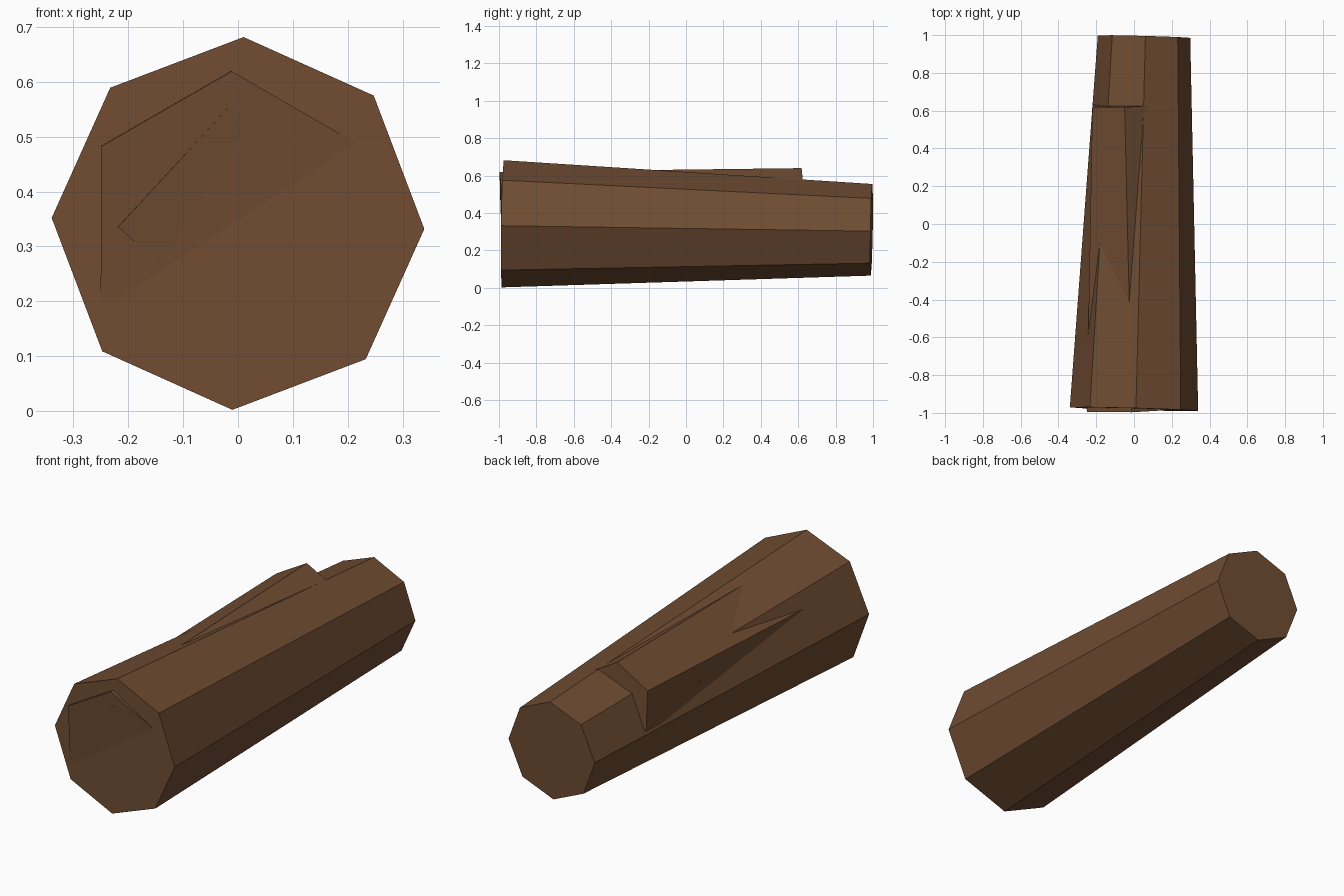
import bpy, bmesh, math
from mathutils import Vector

if "Cube" in bpy.data.objects:
    bpy.data.objects.remove(bpy.data.objects["Cube"])

bark = bpy.data.materials.new("bark")
bark.diffuse_color = (0.16, 0.072, 0.032, 1)
bark.use_nodes = True
bark.node_tree.nodes["Principled BSDF"].inputs["Base Color"].default_value = bark.diffuse_color


def limb(name, sides, start, r0, end, r1, turn):
    """Tapered prism between two points, with caps square to its axis."""
    a, b = Vector(start), Vector(end)
    axis = (b - a).normalized()
    right = axis.cross(Vector((0, 0, 1))).normalized()
    up = right.cross(axis)
    bm = bmesh.new()
    rings = []
    for c, r in ((a, r0), (b, r1)):
        ring = []
        for i in range(sides):
            t = math.radians(90 + turn) + i * math.tau / sides
            ring.append(bm.verts.new(c + r * (math.cos(t) * right + math.sin(t) * up)))
        rings.append(ring)
    for i in range(sides):
        j = (i + 1) % sides
        bm.faces.new((rings[0][i], rings[0][j], rings[1][j], rings[1][i]))
    for ring in rings:
        bm.faces.new(ring)
    bmesh.ops.recalc_face_normals(bm, faces=bm.faces)
    mesh = bpy.data.meshes.new(name)
    bm.to_mesh(mesh)
    bm.free()
    mesh.materials.append(bark)
    obj = bpy.data.objects.new(name, mesh)
    bpy.context.collection.objects.link(obj)


# main eight-sided trunk
limb("log_trunk", 8, (0, -0.98, 0.342), 0.34, (0.053, 0.992, 0.31), 0.245, -1.7)
# six-sided branch stub rising out of the upper left
limb("branch_stub", 6, (-0.012, -0.98, 0.345), 0.275, (-0.05, 0.63, 0.443), 0.197, 0)
# four-sided inner splinter, mostly buried
limb("inner_splinter", 4, (-0.005, -0.9765, 0.345), 0.214, (-0.08, 0.25, 0.447), 0.149, 2.5)
